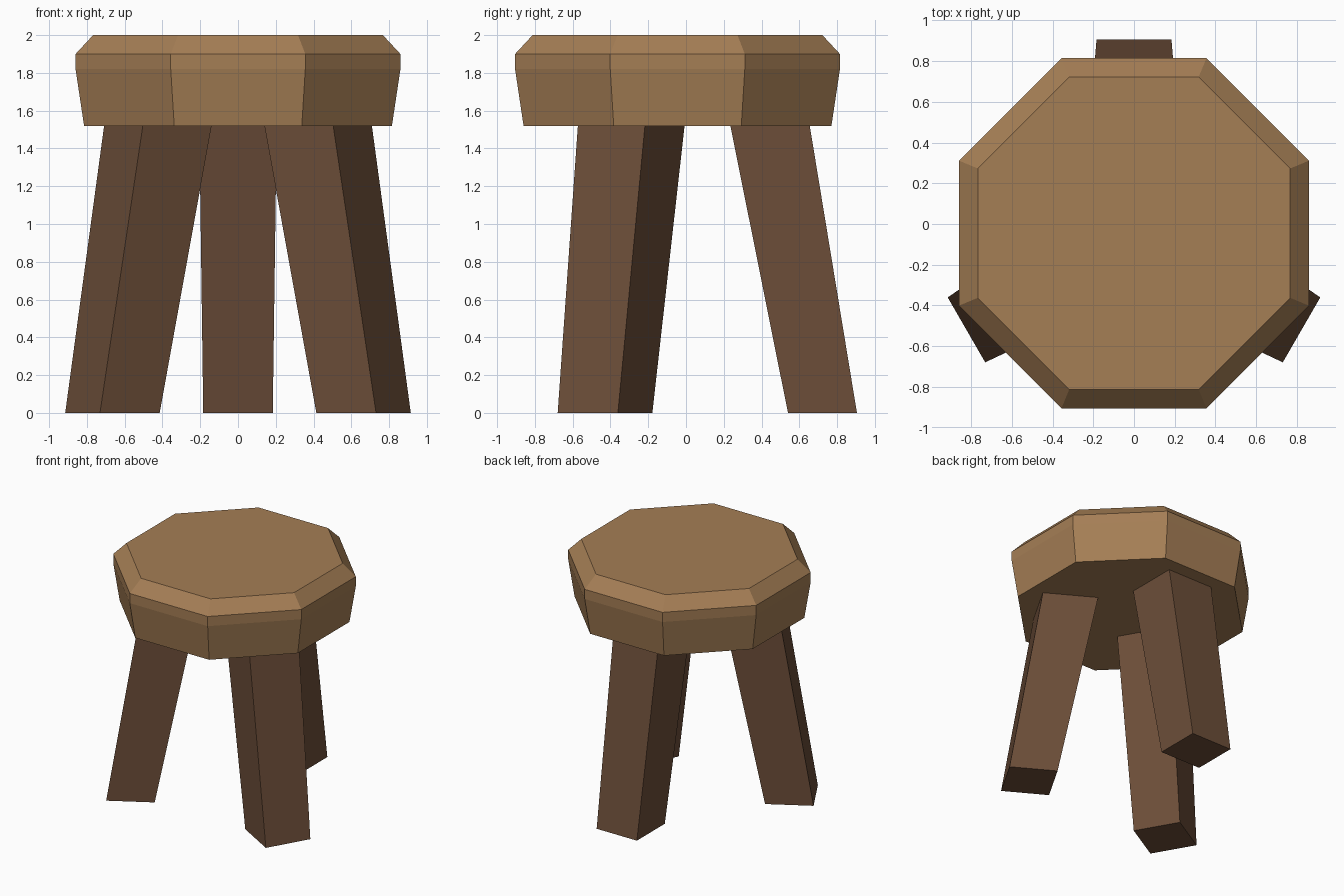
import bpy, bmesh, math
from mathutils import Matrix, Vector

if "Cube" in bpy.data.objects:
    bpy.data.objects.remove(bpy.data.objects["Cube"])

CENTRE = Vector((0, -0.045, 0))


def material(name, rgb):
    m = bpy.data.materials.new(name)
    m.diffuse_color = (*rgb, 1)
    m.use_nodes = True
    m.node_tree.nodes["Principled BSDF"].inputs["Base Color"].default_value = m.diffuse_color
    return m


def loft(name, rings, mat):
    """Solid made by joining stacked rings of points, capped at both ends."""
    bm = bmesh.new()
    loops = [[bm.verts.new(p) for p in ring] for ring in rings]
    n = len(loops[0])
    for a, b in zip(loops, loops[1:]):
        for i in range(n):
            j = (i + 1) % n
            bm.faces.new((a[i], a[j], b[j], b[i]))
    bm.faces.new(loops[0][::-1])
    bm.faces.new(loops[-1])
    bmesh.ops.recalc_face_normals(bm, faces=bm.faces)
    me = bpy.data.meshes.new(name)
    bm.to_mesh(me)
    bm.free()
    me.materials.append(mat)
    ob = bpy.data.objects.new(name, me)
    bpy.context.collection.objects.link(ob)
    return ob


def octagon(apothem, z):
    r = apothem / math.cos(math.pi / 8)
    angles = [math.pi / 8 + i * math.pi / 4 for i in range(8)]
    return [CENTRE + Vector((r * math.cos(a), r * math.sin(a), z)) for a in angles]


def leg_ring(inner, outer, half_width, z, turn):
    pts = [(-half_width, inner, z), (half_width, inner, z),
           (half_width, outer, z), (-half_width, outer, z)]
    rot = Matrix.Rotation(turn, 3, 'Z')
    return [CENTRE + rot @ Vector(p) for p in pts]


seat_wood = material("seat wood", (0.376, 0.209, 0.091))
leg_wood = material("dark leg wood", (0.152, 0.077, 0.041))

# Seat: octagonal slab with tapered sides and a chamfered top edge
profile = [(0.815, 1.52), (0.86, 1.82), (0.86, 1.90), (0.767, 2.0)]
loft("seat", [octagon(a, z) for a, z in profile], seat_wood)

# Three splayed legs, slightly thicker at the top, sunk into the seat
for k, name in enumerate(("back_leg", "front_left_leg", "front_right_leg")):
    turn = k * math.tau / 3
    loft(name, [leg_ring(0.585, 0.95, 0.184, 0.0, turn),
                leg_ring(0.264, 0.687, 0.206, 1.6, turn)], leg_wood)
